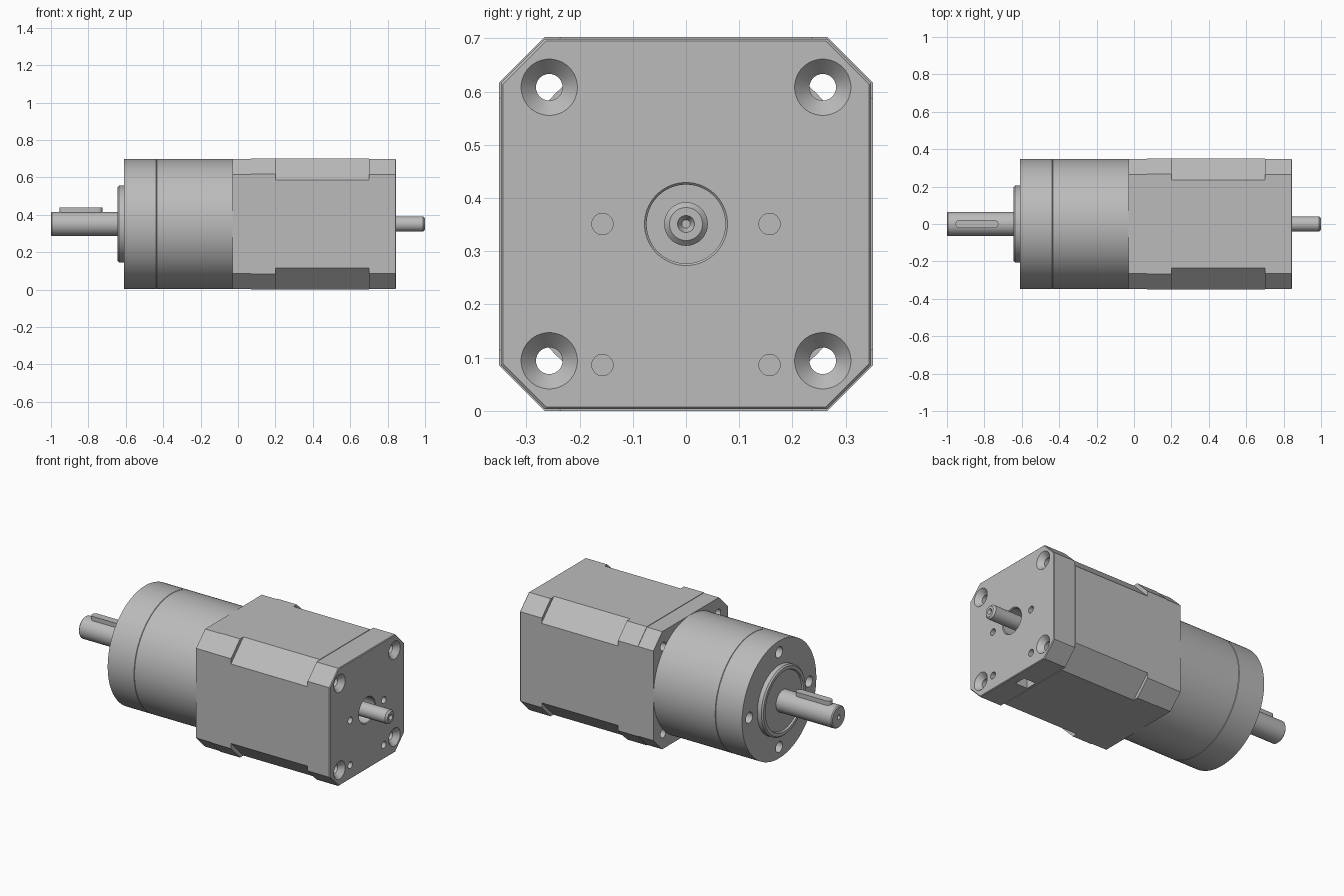
import bpy, bmesh, math
from mathutils import Vector

old = bpy.data.objects.get("Cube")
if old:
    bpy.data.objects.remove(old, do_unlink=True)

CZ = 0.351   # height of the shaft axis
HOLE = 0.257  # offset of the corner screw holes

metal = bpy.data.materials.new("grey metal")
metal.use_nodes = True
GREY = (0.5, 0.5, 0.5, 1)
metal.diffuse_color = GREY
metal.node_tree.nodes["Principled BSDF"].inputs["Base Color"].default_value = GREY


def loft(name, rings):
    """Skin closed loops of points and cap both ends."""
    bm = bmesh.new()
    loops = [[bm.verts.new(p) for p in ring] for ring in rings]
    n = len(loops[0])
    for a, b in zip(loops, loops[1:]):
        for i in range(n):
            j = (i + 1) % n
            bm.faces.new((a[i], a[j], b[j], b[i]))
    bm.faces.new(loops[0])
    bm.faces.new(loops[-1])
    bmesh.ops.recalc_face_normals(bm, faces=bm.faces)
    mesh = bpy.data.meshes.new(name)
    bm.to_mesh(mesh)
    bm.free()
    mesh.materials.append(metal)
    obj = bpy.data.objects.new(name, mesh)
    bpy.context.collection.objects.link(obj)
    return obj


def lathe(name, profile, y=0, z=0, sides=96):
    """Turn (x, radius) points around an axis parallel to x."""
    turn = [math.tau * i / sides for i in range(sides)]
    return loft(name, [[(x, y + r * math.cos(t), CZ + z + r * math.sin(t))
                        for t in turn] for x, r in profile])


def prism(name, sections):
    """Square body with cut corners from (x, half size, half flat) sections."""
    rings = []
    for x, h, f in sections:
        outline = [(h, -f), (h, f), (f, h), (-f, h), (-h, f), (-h, -f), (-f, -h), (f, -h)]
        rings.append([(x, y, CZ + z) for y, z in outline])
    return loft(name, rings)


def cut(obj, cutters):
    bpy.context.view_layer.objects.active = obj
    for c in cutters:
        mod = obj.modifiers.new("cut", 'BOOLEAN')
        mod.operation = 'DIFFERENCE'
        mod.solver = 'EXACT'
        mod.object = c
        bpy.ops.object.modifier_apply(modifier=mod.name)
        bpy.data.objects.remove(c, do_unlink=True)


def corner_holes(profile):
    return [lathe("cutter", profile, sy * HOLE, sz * HOLE, 40)
            for sy in (-1, 1) for sz in (-1, 1)]


# Motor body: front flange, laminated middle, rear cap
flange = prism("front_flange", [(-0.03, 0.348, 0.265), (0.07, 0.348, 0.265)])
collar = prism("front_collar", [(0.07, 0.351, 0.266), (0.2, 0.351, 0.266)])
stator = prism("stator", [(0.2, 0.351, 0.235), (0.7, 0.351, 0.235)])
cap = prism("rear_cap", [(0.7, 0.348, 0.265), (0.841, 0.348, 0.265), (0.845, 0.344, 0.263)])
for part in (flange, collar, stator):
    cut(part, corner_holes([(-0.1, 0.025), (0.75, 0.025)]))

# Rear cap: countersunk corners, shaft bore, blind holes, cable slot
cut(cap, corner_holes([(0.65, 0.025), (0.815, 0.025), (0.845, 0.053), (0.86, 0.053)]))
bore = lathe("cutter", [(0.76, 0.074), (0.841, 0.074), (0.845, 0.078), (0.86, 0.078)])
pins = [lathe("cutter", [(0.8, 0.02), (0.86, 0.02)], y, z, 32)
        for y in (-0.157, 0.157) for z in (0, -0.265)]
slot = loft("cutter", [[(x, y, z) for x, y in
                        ((0.71, -0.035), (0.79, -0.035), (0.79, 0.035), (0.71, 0.035))]
                       for z in (-0.02, 0.07)])
cut(cap, [bore, slot] + pins)

# Rear shaft with a centre-drilled tip
lathe("rear_shaft", [(0.74, 0.041), (0.99, 0.041), (1.0, 0.031), (1.0, 0.016),
                     (0.985, 0.008)], sides=48)

# Gearbox drum with a seam and four mounting holes
drum = lathe("gearbox", [(-0.61, 0.347), (-0.438, 0.347), (-0.436, 0.344),
                         (-0.434, 0.347), (-0.03, 0.347)], sides=128)
cut(drum, [lathe("cutter", [(-0.65, 0.032), (-0.52, 0.032)], y, z, 32)
           for y, z in ((0.28, 0), (-0.28, 0), (0, 0.28), (0, -0.28))])

# Pilot boss with a shallow ring recess
lathe("pilot_boss", [(-0.605, 0.205), (-0.637, 0.205), (-0.645, 0.197),
                     (-0.645, 0.178), (-0.635, 0.174), (-0.635, 0.05)])

# Output shaft and its rounded key
lathe("output_shaft", [(-0.62, 0.065), (-0.994, 0.065), (-1.0, 0.059), (-1.0, 0.014),
                       (-0.98, 0.006)], sides=64)
outline = []
for cx, start in ((-0.747, -math.pi / 2), (-0.933, math.pi / 2)):
    for i in range(13):
        a = start + math.pi * i / 12
        outline.append((cx + 0.022 * math.cos(a), 0.022 * math.sin(a)))
loft("shaft_key", [[(x, y, z) for x, y in outline] for z in (CZ + 0.03, 0.438)])

# Smooth the round surfaces, keep the edges crisp
bpy.ops.object.select_all(action='DESELECT')
for obj in bpy.context.collection.objects:
    if obj.type == 'MESH' and metal.name in obj.data.materials:
        obj.select_set(True)
        bpy.context.view_layer.objects.active = obj
bpy.ops.object.shade_smooth_by_angle(angle=math.radians(25))
